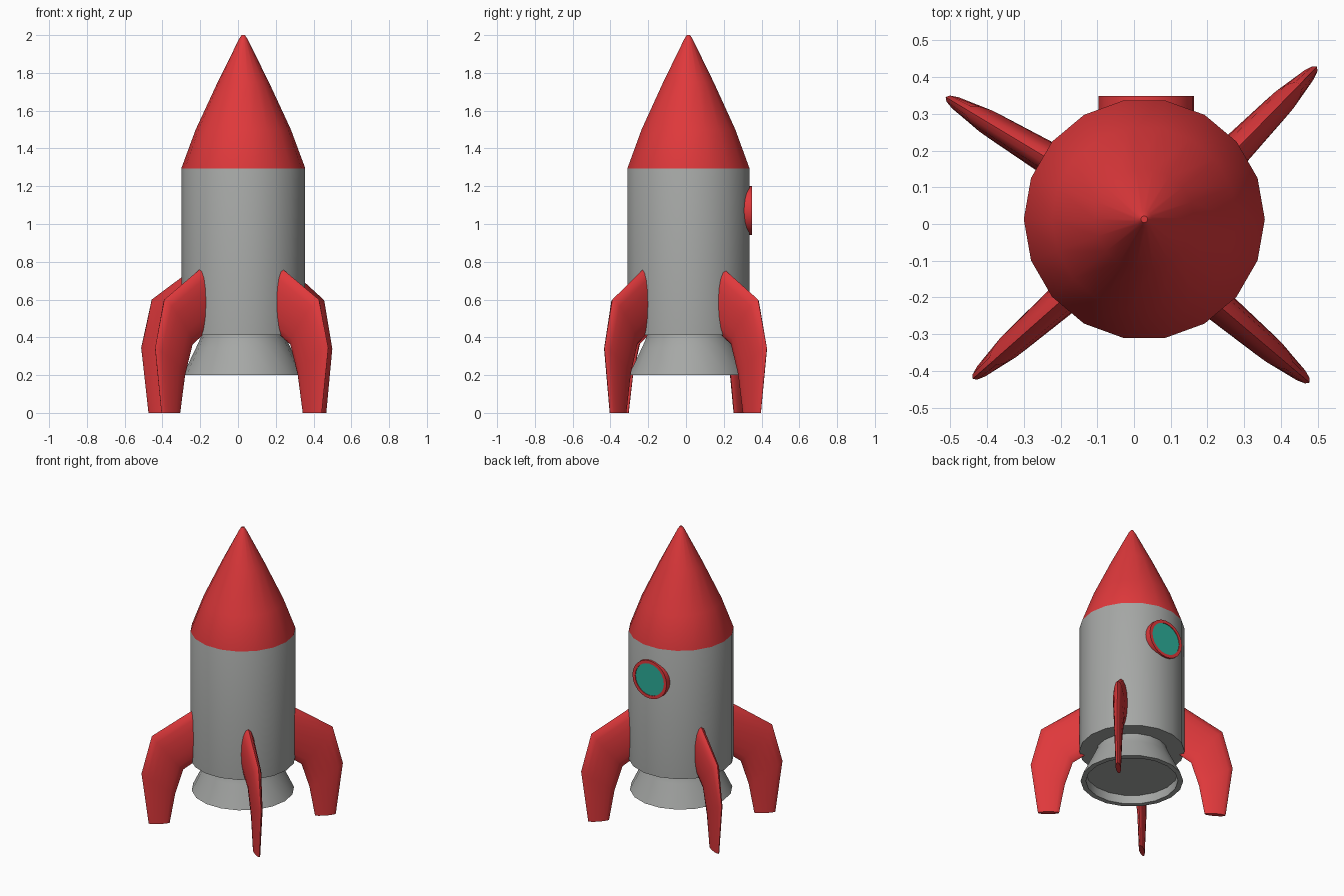
import bpy, bmesh, math
from mathutils import Vector

if "Cube" in bpy.data.objects:
    bpy.data.objects.remove(bpy.data.objects["Cube"])

CX, CY = 0.028, 0.013   # hull axis
SIDES = 18


def material(name, rgb):
    m = bpy.data.materials.new(name)
    m.diffuse_color = (*rgb, 1)
    m.use_nodes = True
    m.node_tree.nodes["Principled BSDF"].inputs["Base Color"].default_value = m.diffuse_color
    return m


RED = material("red", (0.74, 0.040, 0.044))
GREY = material("grey", (0.38, 0.39, 0.38))
TEAL = material("teal", (0.025, 0.42, 0.32))


def loft(name, rings, mats, angle=35, rule=None):
    """Skin a list of equal-length point rings, capping both ends."""
    bm = bmesh.new()
    loops = [[bm.verts.new(p) for p in ring] for ring in rings]
    n = len(loops[0])
    for a, b in zip(loops, loops[1:]):
        for i in range(n):
            j = (i + 1) % n
            bm.faces.new((a[i], a[j], b[j], b[i]))
    bm.faces.new(loops[0][::-1])
    bm.faces.new(loops[-1])
    bmesh.ops.recalc_face_normals(bm, faces=bm.faces)
    if rule:
        for f in bm.faces:
            f.material_index = rule(f)
    me = bpy.data.meshes.new(name)
    bm.to_mesh(me)
    bm.free()
    for m in mats:
        me.materials.append(m)
    ob = bpy.data.objects.new(name, me)
    bpy.context.collection.objects.link(ob)
    bpy.ops.object.select_all(action='DESELECT')
    ob.select_set(True)
    bpy.context.view_layer.objects.active = ob
    bpy.ops.object.shade_smooth_by_angle(angle=math.radians(angle))
    return ob


def circle(r, n, place):
    return [place(r * math.cos(2 * math.pi * i / n), r * math.sin(2 * math.pi * i / n))
            for i in range(n)]


def revolve(name, profile, mats, rule=None):
    rings = [circle(r, SIDES, lambda u, v, z=z: (CX + u, CY + v, z)) for r, z in profile]
    return loft(name, rings, mats, rule=rule)


# Hull with nose cone, red above the seam
revolve("hull", [(0.328, 0.413), (0.328, 1.295), (0.252, 1.5), (0.136, 1.75),
                 (0.022, 1.98), (0.009, 2.0)], [GREY, RED],
        lambda f: int(f.calc_center_median().z > 1.3))

# Flared engine nozzle with a recessed underside
revolve("nozzle", [(0.22, 0.44), (0.225, 0.40), (0.25, 0.345), (0.32, 0.20),
                   (0.287, 0.20), (0.287, 0.26)], [GREY])

# Round window on the back: red rim, teal pane
rim = [(0.13, 0.27), (0.13, 0.349), (0.109, 0.349), (0.109, 0.345)]
loft("window", [circle(r, 24, lambda u, v, y=y: (0.033 + u, y, 1.072 + v)) for r, y in rim],
     [RED, TEAL], rule=lambda f: int(len(f.verts) > 4 and f.calc_center_median().y > 0.3))

# Fins: elliptical sections swept outward and down (outer r,z / inner r,z / half thickness)
SECTIONS = [((0.27, 0.79), (0.27, 0.43), 0.047),
            ((0.567, 0.60), (0.37, 0.36), 0.036),
            ((0.632, 0.345), (0.42, 0.20), 0.025),
            ((0.587, 0.0), (0.455, 0.0), 0.016)]


def fin(name, root, tip):
    root = Vector((*root, 0))
    axis = (Vector((*tip, 0)) - root).normalized()
    side = Vector((-axis.y, axis.x, 0))
    rings = []
    for (ro, zo), (ri, zi), t in SECTIONS:
        outer = root + axis * (ro - 0.32) + Vector((0, 0, zo))
        inner = root + axis * (ri - 0.32) + Vector((0, 0, zi))
        mid, half = (outer + inner) / 2, (outer - inner) / 2
        rings.append(circle(1, 16, lambda u, v: mid + half * u + side * (t * v)))
    loft(name, rings, [RED], angle=40)


fin("fin_back_right", (0.28, 0.205), (0.495, 0.425))
fin("fin_back_left", (-0.245, 0.185), (-0.495, 0.335))
fin("fin_front_left", (-0.205, -0.215), (-0.42, -0.405))
fin("fin_front_right", (0.24, -0.23), (0.47, -0.425))
